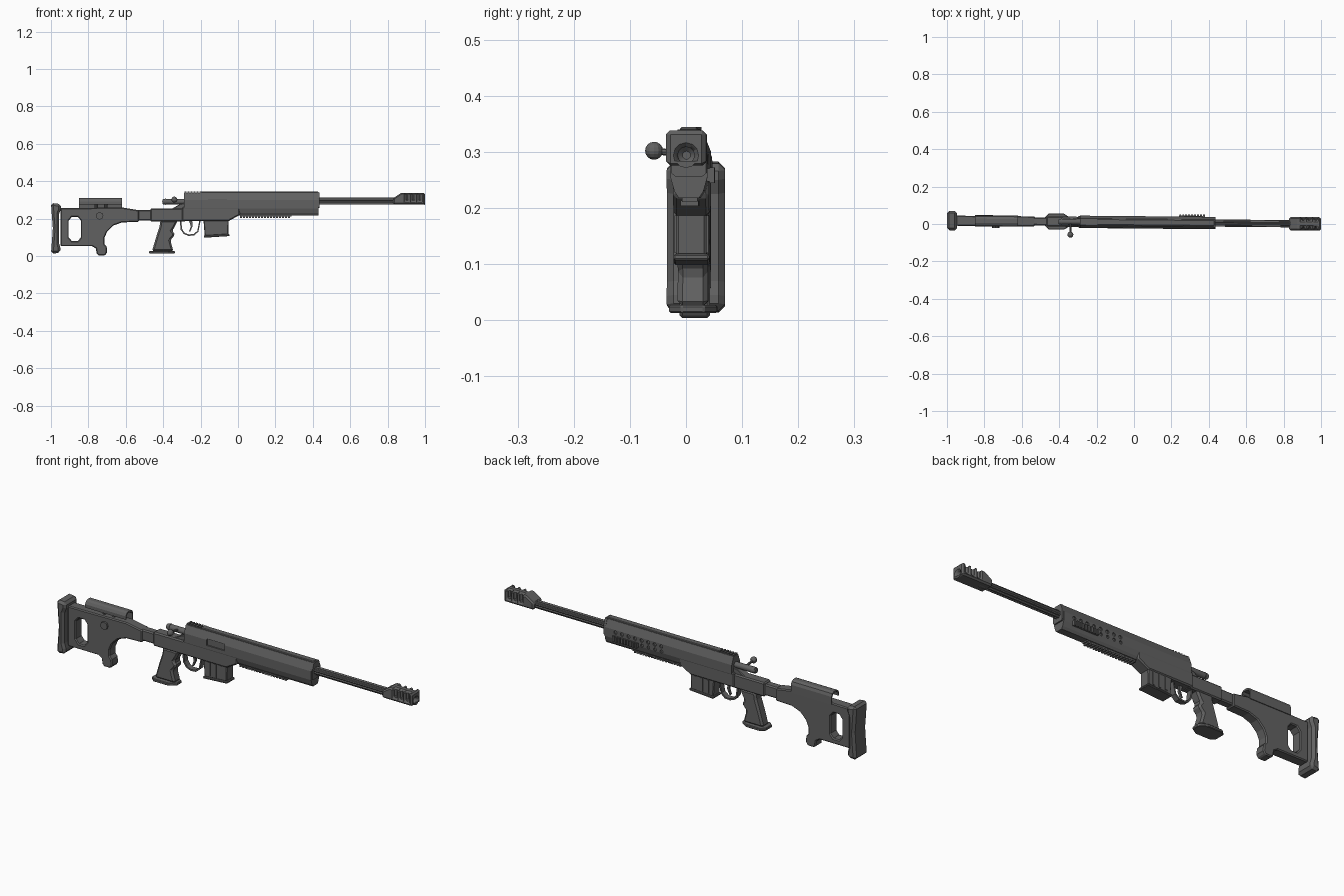
import bpy, bmesh, math
from mathutils import Matrix, Vector

cube = bpy.data.objects.get("Cube")
if cube:
    bpy.data.objects.remove(cube)

steel = bpy.data.materials.new("dark grey metal")
steel.use_nodes = True
steel.diffuse_color = (0.12, 0.12, 0.12, 1)
steel.node_tree.nodes["Principled BSDF"].inputs["Base Color"].default_value = (0.12, 0.12, 0.12, 1)
parts = []


def finish(name, bm, bevel=0.0, smooth=False):
    bmesh.ops.recalc_face_normals(bm, faces=bm.faces)
    mesh = bpy.data.meshes.new(name)
    bm.to_mesh(mesh)
    bm.free()
    mesh.materials.append(steel)
    ob = bpy.data.objects.new(name, mesh)
    bpy.context.collection.objects.link(ob)
    if smooth:
        bpy.ops.object.select_all(action="DESELECT")
        bpy.context.view_layer.objects.active = ob
        ob.select_set(True)
        bpy.ops.object.shade_smooth_by_angle(angle=math.radians(35))
    if bevel:
        mod = ob.modifiers.new("bevel", "BEVEL")
        mod.width = bevel
        mod.limit_method = "ANGLE"
        mod.angle_limit = math.radians(50)
    parts.append(ob)
    return ob


def prism(name, pts, a, b, axis="y", bevel=0.0, smooth=False):
    """Extrude an outline: (x, z) along y, or (y, z) along x."""
    place = (lambda p, t: (p[0], t, p[1])) if axis == "y" else (lambda p, t: (t, p[0], p[1]))
    bm = bmesh.new()
    ends = [[bm.verts.new(place(p, t)) for p in pts] for t in (a, b)]
    bm.faces.new(ends[0])
    bm.faces.new(ends[1])
    n = len(pts)
    for i in range(n):
        j = (i + 1) % n
        bm.faces.new((ends[0][i], ends[0][j], ends[1][j], ends[1][i]))
    return finish(name, bm, bevel, smooth)


def box(name, x0, x1, y0, y1, z0, z1, bevel=0.0):
    return prism(name, [(x0, z0), (x1, z0), (x1, z1), (x0, z1)], y0, y1, bevel=bevel)


def rod(name, start, end, r, sides=12, r2=None):
    a, b = Vector(start), Vector(end)
    turn = (b - a).to_track_quat("Z", "Y").to_matrix().to_4x4()
    bm = bmesh.new()
    bmesh.ops.create_cone(bm, cap_ends=True, segments=sides, radius1=r, radius2=r2 or r,
                          depth=(b - a).length, matrix=Matrix.Translation((a + b) / 2) @ turn)
    return finish(name, bm, smooth=sides > 8)


def mirror(half):
    return half + [(-y, z) for y, z in reversed(half)]


def cut(ob, cutter):
    cutter.hide_render = True
    mod = ob.modifiers.new("cut", "BOOLEAN")
    mod.operation, mod.object, mod.solver = "DIFFERENCE", cutter, "EXACT"
    bpy.context.view_layer.objects.active = ob
    while ob.modifiers[0] != mod:
        bpy.ops.object.modifier_move_up(modifier=mod.name)
    bpy.ops.object.modifier_apply(modifier=mod.name)
    parts.remove(cutter)
    bpy.data.objects.remove(cutter)


# Shoulder stock with its octagonal opening
stock = prism("stock", [(-.95, .053), (-.78, .053), (-.76, .04), (-.755, .012), (-.745, .004),
                        (-.71, .004), (-.7, .02), (-.702, .05), (-.715, .065), (-.715, .095),
                        (-.7, .13), (-.667, .163), (-.62, .18), (-.53, .183), (-.53, .245),
                        (-.62, .26), (-.95, .256)], -.027, .027, bevel=.005)
cut(stock, prism("stock_cutter", [(-.905, .1), (-.888, .08), (-.857, .08), (-.84, .1), (-.84, .19),
                                  (-.857, .21), (-.888, .21), (-.905, .19)], -.1, .1))
prism("butt_pad", [(-1, .012), (-.95, .018), (-.95, .045), (-.957, .07), (-.957, .225), (-.947, .25),
                   (-.947, .278), (-1, .284), (-.994, .2), (-.99, .15), (-.994, .09)],
      -.052, .052, bevel=.012)

# Cheek rest: a curved shell draped over the left side, on two posts
prism("cheek_rest", [(-.029, .276), (-.029, .293), (-.022, .305), (-.01, .311), (.012, .311),
                     (.024, .304), (.03, .29), (.031, .25), (.027, .25), (.025, .287),
                     (.018, .299), (-.014, .303), (-.023, .293), (-.024, .276)], -.85, -.62, "x")
for x in (-.76, -.705):
    rod("cheek_post", (x, 0, .24), (x, 0, .306), .009, 10)
rod("cheek_knob", (-.74, -.024, .215), (-.74, -.036, .215), .02, 8)

# Stock tube and rear frame
box("stock_tube", -.54, -.46, -.021, .021, .19, .247, .006)
box("rear_frame", -.468, -.28, -.027, .027, .184, .255, .006)
prism("bolt_shroud", [(-.36, .25), (-.28, .25), (-.28, .285), (-.31, .278)], -.019, .019, bevel=.003)

# Lower chassis and long upper housing
prism("chassis", [(-.3, .187), (-.05, .187), (.01, .22), (.01, .262), (-.3, .262)],
      -.032, .032, bevel=.006)
housing = prism("housing", mirror([(.018, .338), (.033, .3), (.033, .255), (.026, .23),
                                   (.018, .218)]), -.288, .43, "x")
for x0, x1, z0, z1 in ((-.16, -.06, .272, .305),):
    cut(housing, box("port_cutter", x0, x1, -.06, -.026, z0, z1))
for i in range(8):
    x = .37 - i * .037
    cut(housing, rod("vent_cutter", (x, .026, .287), (x, .06, .287), .009, 10))
for i in range(4):
    x = .22 - i * .037
    cut(housing, rod("vent_cutter", (x, .026, .262), (x, .06, .262), .008, 10))
prism("front_collar", mirror([(.02, .34), (.031, .31), (.031, .262), (.024, .256)]), .425, .437, "x")

# Top, bottom and side rails
box("top_rail", -.2, .43, -.016, .016, .33, .344, .003)
box("rear_rail", -.288, -.195, -.014, .014, .33, .337)
for i in range(6):
    box("rear_rail_tooth", -.285 + i * .016, -.276 + i * .016, -.016, .016, .335, .344)
box("bottom_rail", .01, .285, -.014, .014, .211, .222)
for i in range(17):
    box("bottom_rail_tooth", .012 + i * .016, .021 + i * .016, -.016, .016, .204, .213)
box("side_rail", .24, .38, .03, .038, .247, .27)
for i in range(9):
    box("side_rail_tooth", .242 + i * .016, .251 + i * .016, .036, .045, .245, .272)

# Bolt with its side handle
rod("bolt", (-.4, 0, .291), (-.27, 0, .291), .015)
rod("bolt_end", (-.405, 0, .291), (-.385, 0, .291), .012, 12, .017)
rod("bolt_handle", (-.34, 0, .292), (-.34, -.065, .302), .006, 8)
bm = bmesh.new()
bmesh.ops.create_uvsphere(bm, u_segments=12, v_segments=8, radius=.016,
                          matrix=Matrix.Translation((-.34, -.069, .302)))
finish("bolt_knob", bm)

# Pistol grip with flared base
prism("pistol_grip", [(-.415, .19), (-.42, .155), (-.435, .11), (-.45, .06), (-.46, .025),
                      (-.345, .025), (-.355, .06), (-.362, .085), (-.342, .108), (-.34, .12),
                      (-.352, .135), (-.342, .15), (-.322, .19)], -.027, .027, bevel=.009)
base = [(-.475, -.024), (-.455, -.043), (-.375, -.043), (-.338, -.02)]
bm = bmesh.new()
ring = base + [(x, -y) for x, y in reversed(base)]
low = [bm.verts.new((x, y, .013)) for x, y in ring]
high = [bm.verts.new((x, y, .027)) for x, y in ring]
bm.faces.new(low)
bm.faces.new(high)
for i in range(8):
    j = (i + 1) % 8
    bm.faces.new((low[i], low[j], high[j], high[i]))
finish("grip_base", bm, .003)

# Trigger guard and trigger
prism("trigger_guard", [(-.312, .19), (-.306, .14), (-.29, .118), (-.265, .108), (-.235, .11),
                        (-.212, .13), (-.2, .19), (-.207, .19), (-.218, .134), (-.238, .118),
                        (-.264, .116), (-.285, .124), (-.298, .143), (-.304, .19)], -.014, .014)
prism("trigger", [(-.262, .19), (-.252, .16), (-.262, .132), (-.256, .13), (-.243, .158),
                  (-.245, .19)], -.006, .006)

# Magazine
prism("magazine", [(-.185, .2), (-.178, .107), (-.052, .115), (-.05, .2)], -.027, .027, bevel=.004)
prism("magazine_floor", [(-.183, .109), (-.182, .098), (-.045, .107), (-.046, .118)],
      -.032, .032, bevel=.003)
for s in (-1, 1):
    for x in (-.15, -.115, -.08):
        box("magazine_rib", x - .006, x + .006, s * .026, s * .03, .12, .187)

# Fluted barrel
flutes = []
for i in range(24):
    a = math.tau * i / 24
    r = .016 if i % 3 == 0 else .02
    flutes.append((r * math.sin(a), .294 + r * math.cos(a)))
prism("barrel", flutes, .42, .88, "x")

# Muzzle brake with side slots and bore
brake = prism("muzzle_brake", [(.83, .276), (1, .276), (1, .338), (.872, .338), (.83, .31)],
              -.036, .036, bevel=.008)
cut(brake, rod("bore_cutter", (.9, 0, .294), (1.1, 0, .294), .015, 12))
for x in (.905, .938, .971):
    for s in (-1, 1):
        y0, y1 = sorted((s * .017, s * .06))
        cut(brake, box("slot_cutter", x - .009, x + .009, y0, y1, .293, .36))

# The whole length runs very slightly off the x axis
for ob in parts:
    for v in ob.data.vertices:
        v.co.y += .009 - .009 * v.co.x
